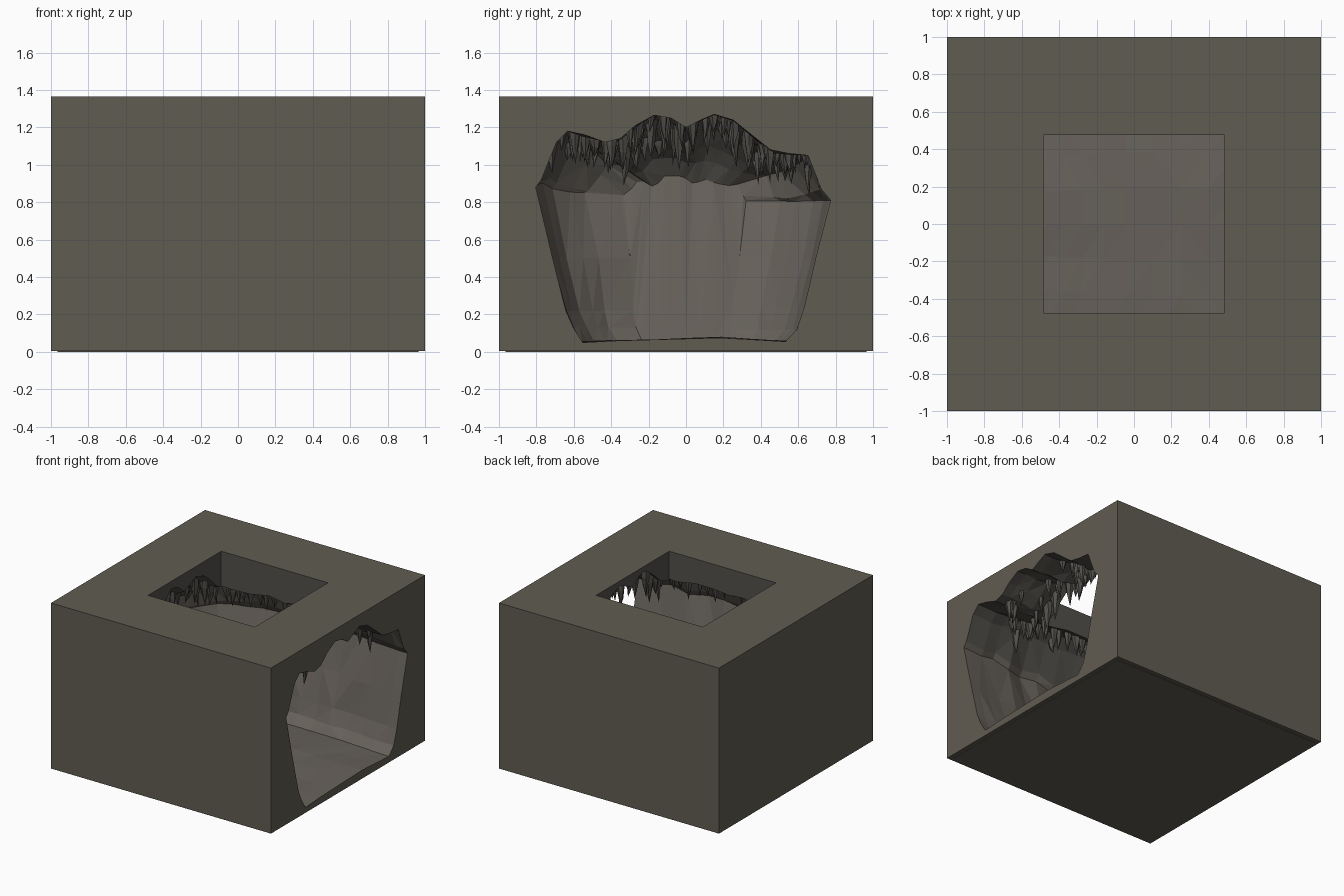
import bpy, bmesh, math, random
from mathutils import Vector, noise
from mathutils.bvhtree import BVHTree

if "Cube" in bpy.data.objects:
    bpy.data.objects.remove(bpy.data.objects["Cube"])

random.seed(4)
TOP = 1.365
HX, HY = 0.485, 0.475          # half size of roof hole


def material(name, rgb):
    m = bpy.data.materials.new(name)
    m.diffuse_color = (*rgb, 1)
    m.use_nodes = True
    m.node_tree.nodes["Principled BSDF"].inputs["Base Color"].default_value = m.diffuse_color
    return m


rock = material("outer rock", (0.118, 0.107, 0.085))
wall = material("cave wall", (0.135, 0.120, 0.103))
ceil = material("cave ceiling", (0.085, 0.080, 0.070))


def make_object(name, bm, mats=()):
    bmesh.ops.recalc_face_normals(bm, faces=bm.faces)
    me = bpy.data.meshes.new(name)
    bm.to_mesh(me)
    bm.free()
    ob = bpy.data.objects.new(name, me)
    bpy.context.collection.objects.link(ob)
    for m in mats:
        me.materials.append(m)
    return ob


def box(name, lo, hi, mats=()):
    bm = bmesh.new()
    bmesh.ops.create_cube(bm, size=1)
    for v in bm.verts:
        v.co = Vector([(a + b) / 2 + c * (b - a) for a, b, c in zip(lo, hi, v.co)])
    return make_object(name, bm, mats)


def lerp_table(table, x):
    for (x0, *a), (x1, *b) in zip(table, table[1:]):
        if x0 <= x <= x1:
            t = (x - x0) / (x1 - x0)
            return [p + (q - p) * t for p, q in zip(a, b)]
    return table[-1][1:]


# cave cavity: cross-section lofted from the mouth (+x) to the closed back
section = [(-.55, .05), (-.36, .06), (-.18, .065), (0, .07), (.18, .075), (.36, .065), (.53, .055),
           (.59, .12), (.63, .24), (.69, .5), (.77, .81), (.72, .87), (.65, 1.05), (.55, 1.06), (.45, 1.08),
           (.35, 1.16), (.25, 1.24), (.15, 1.27), (.08, 1.24), (0, 1.2), (-.08, 1.25), (-.17, 1.265),
           (-.27, 1.21), (-.35, 1.14), (-.43, 1.12), (-.54, 1.16), (-.63, 1.18), (-.69, 1.12),
           (-.77, .92), (-.8, .88), (-.71, .5), (-.64, .22), (-.6, .13)]
# x, width factor, ceiling height factor
stations = [(-.86, .42, .2), (-.8, .66, .45), (-.68, .88, .75), (-.5, 1.0, 1.05), (-.2, 1.06, 1.1),
            (.3, 1.07, 1.1), (.6, 1.04, 1.1), (.85, 1.01, 1.0), (1.1, 1.0, 1.0)]
xs = [-.86, -.8, -.74, -.66, -.57, -.46, -.34, -.2, -.05, .1, .25, .4, .55, .7, .82, .92, 1.0, 1.1]
bm = bmesh.new()
rings = []
for x in xs:
    w, h = lerp_table(stations, x)
    amp = min(1, max(0, (.98 - x) * 4))
    ring = []
    for y, z in section:
        n = noise.noise_vector(Vector((x * 5, y * 5, z * 3))) * amp
        yy = y * w
        xx = x * (.8 + .2 * min(z / .85, 1)) if x < 0 else x
        if z > .85:
            zz = .85 + (z - .85) * h + n.z * .06
        else:
            zz = z + n.z * .012
        if .1 < z < .95:
            yy += n.y * .035
        if z > .1 and x < -.5:
            xx += n.x * .03
        ring.append(bm.verts.new((xx, yy, min(zz, TOP - .03))))
    rings.append(ring)
count = len(section)
for a, b in zip(rings, rings[1:]):
    for i in range(count):
        j = (i + 1) % count
        bm.faces.new((a[i], a[j], b[j], b[i]))
bm.faces.new(rings[0])
bm.faces.new(rings[-1])
bmesh.ops.triangulate(bm, faces=bm.faces)
bmesh.ops.recalc_face_normals(bm, faces=bm.faces)
tree = BVHTree.FromBMesh(bm)
cavity = make_object("cave_cutter", bm)
hole = box("roof_hole_cutter", (-HX, -HY, 1.0), (HX, HY, 1.6))

# rock block, hollowed out
block = box("rock_block", (-1, -1, .005), (1, 1, TOP), (rock, wall, ceil))
for cutter in (cavity, hole):
    mod = block.modifiers.new("cut", 'BOOLEAN')
    mod.operation, mod.solver, mod.object = 'DIFFERENCE', 'EXACT', cutter
    cutter.hide_render = True
dg = bpy.context.evaluated_depsgraph_get()
dg.update()
carved = bpy.data.meshes.new_from_object(block.evaluated_get(dg))
block.modifiers.clear()
block.data = carved
carved.materials.clear()
for m in (rock, wall, ceil):
    carved.materials.append(m)
for p in carved.polygons:
    c = p.center
    outside = max(abs(c.x), abs(c.y)) > .998 or c.z > TOP - .002 or c.z < .01
    p.material_index = 0 if outside else (2 if c.z > .93 else 1)
for cutter in (cavity, hole):
    bpy.data.objects.remove(cutter)

# thin base plate
box("base_plate", (-.965, -.965, 0), (.965, .965, .006), (rock,))

# stalactites hanging from the ceiling
bm = bmesh.new()


def stalactite(x, y, r, length):
    hit = tree.ray_cast(Vector((x, y, .6)), Vector((0, 0, 1)))[0]
    if hit is None or hit.z < .95:
        return
    top = min(hit.z + .03, TOP - .012)
    sides = random.choice((5, 6))
    spin = random.random() * 6
    prof = [(1.0, 0), (.85, -.3), (.5, -.62)]
    levels = []
    for k, d in prof:
        levels.append([bm.verts.new((x + math.cos(spin + i * math.tau / sides) * r * k * random.uniform(.8, 1.15),
                                     y + math.sin(spin + i * math.tau / sides) * r * k * random.uniform(.8, 1.15),
                                     top + d * length)) for i in range(sides)])
    tip = bm.verts.new((x + random.uniform(-.01, .01), y + random.uniform(-.01, .01), top - length))
    bm.faces.new(levels[0])
    for i in range(sides):
        j = (i + 1) % sides
        for a, b in zip(levels, levels[1:]):
            bm.faces.new((a[i], a[j], b[j], b[i]))
        bm.faces.new((levels[-1][i], levels[-1][j], tip))


# row around the roof hole
for i in range(14):
    t = -1.1 + 2.2 * (i + .5) / 14
    for s in (-1, 1):
        d = random.uniform(.05, .1)
        stalactite(s * (HX + d), t * HY, random.uniform(.028, .042), random.uniform(.13, .26))
        stalactite(t * HX, s * (HY + d), random.uniform(.028, .042), random.uniform(.12, .22))
# scattered over the rest of the ceiling
for _ in range(150):
    x, y = random.uniform(-.75, .93), random.uniform(-.74, .72)
    if abs(x) > HX + .06 or abs(y) > HY + .06:
        stalactite(x, y, random.uniform(.02, .04), random.uniform(.09, .21))
make_object("stalactites", bm, (ceil,))
